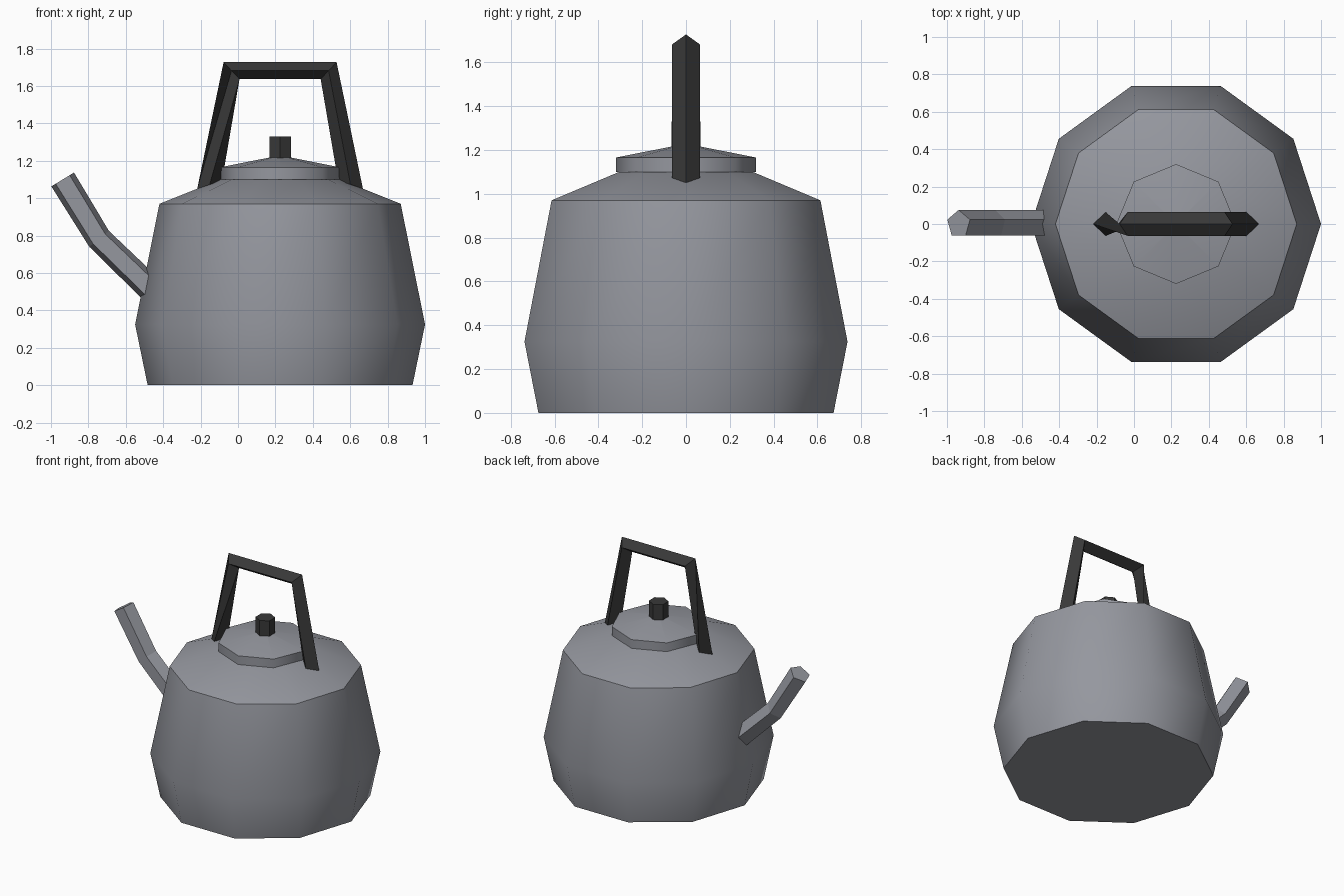
import bpy, bmesh, math
from mathutils import Vector

if "Cube" in bpy.data.objects:
    bpy.data.objects.remove(bpy.data.objects["Cube"])

CX = 0.225  # axis of the pot


def material(name, rgb):
    m = bpy.data.materials.new(name)
    m.diffuse_color = (*rgb, 1)
    m.use_nodes = True
    m.node_tree.nodes["Principled BSDF"].inputs["Base Color"].default_value = m.diffuse_color
    return m


STEEL = material("blue grey metal", (0.30, 0.31, 0.345))
DARK = material("dark grey", (0.04, 0.04, 0.04))


def loft(name, rings, mat, smooth_angle=None):
    """Skin equal-sized rings of points and cap both ends."""
    bm = bmesh.new()
    loops = [[bm.verts.new(p) for p in ring] for ring in rings]
    for a, b in zip(loops, loops[1:]):
        n = len(a)
        for i in range(n):
            j = (i + 1) % n
            bm.faces.new((a[i], a[j], b[j], b[i]))
    bm.faces.new(loops[0])
    bm.faces.new(loops[-1])
    bmesh.ops.recalc_face_normals(bm, faces=bm.faces)
    me = bpy.data.meshes.new(name)
    bm.to_mesh(me)
    bm.free()
    me.materials.append(mat)
    if smooth_angle:
        for p in me.polygons:
            p.use_smooth = True
        me.set_sharp_from_angle(angle=math.radians(smooth_angle))
    ob = bpy.data.objects.new(name, me)
    bpy.context.collection.objects.link(ob)
    return ob


def turned(name, profile, sides, mat, start=0, smooth_angle=None):
    """Low-poly lathe around the pot axis from (radius, z) pairs."""
    angles = [math.radians(start) + math.tau * i / sides for i in range(sides)]
    rings = [[(CX + r * math.cos(a), r * math.sin(a), z) for a in angles]
             for r, z in profile]
    return loft(name, rings, mat, smooth_angle)


# Pot, lid and knob
turned("pot_body", [(0.708, 0), (0.775, 0.325), (0.645, 0.97), (0.32, 1.10)],
       10, STEEL, smooth_angle=50)
turned("lid", [(0.32, 1.10), (0.32, 1.165), (0.004, 1.228)], 8, STEEL, smooth_angle=50)
turned("lid_knob", [(0.066, 1.215), (0.066, 1.33)], 6, DARK, start=30)

# Spout: five-sided tube with its flat face to the front
path = [((-0.44, 0.49), (0.050, 0.050)),
        ((-0.7425, 0.7825), (0.0525, 0.0425)),
        ((-0.9375, 1.10), (0.0605, 0.037))]
rings = []
for (x, z), (ux, uz) in path:
    ring = []
    for i in range(5):
        a = math.radians(90 + 72 * i)
        u = math.cos(a) / math.cos(math.radians(18))
        ring.append((x + ux * u, 0.075 * math.sin(a), z + uz * u))
    rings.append(ring)
loft("spout", rings, STEEL)


# Handle: diamond section, left leg twisted by a quarter turn
def diamond(outer, inner, side=1):
    o = Vector((CX + side * outer[0], 0, outer[1]))
    i = Vector((CX + side * inner[0], 0, inner[1]))
    mid, w = (o + i) / 2, Vector((0, 0.063, 0))
    return [o, mid + w, i, mid - w]


foot = (0.443, 1.05), (0.31, 1.095)
corner = (0.302, 1.727), (0.217, 1.637)
left_foot = diamond(*foot, side=-1)
loft("handle", [left_foot[1:] + left_foot[:1],
                diamond(*corner, side=-1),
                diamond(*corner),
                diamond(*foot)], DARK)
